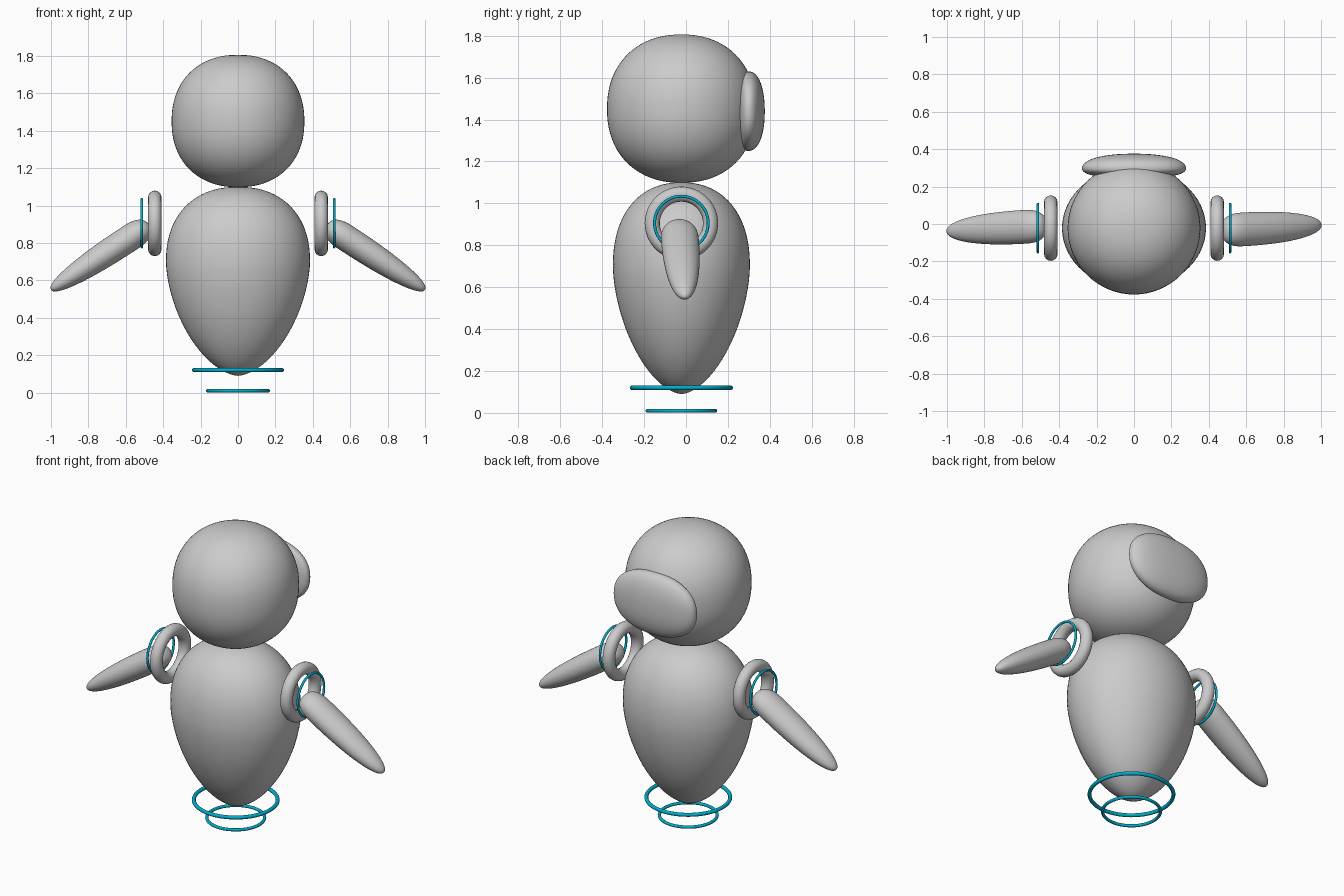
import bpy, bmesh, math
from mathutils import Vector, Matrix

if "Cube" in bpy.data.objects:
    bpy.data.objects.remove(bpy.data.objects["Cube"])

CY = -0.022  # shared centre line of head, body and shoulders

cyan = bpy.data.materials.new("cyan_glow")
cyan.diffuse_color = (0.0, 0.42, 0.6, 1)
cyan.use_nodes = True
cyan.node_tree.nodes["Principled BSDF"].inputs["Base Color"].default_value = cyan.diffuse_color


def spow(v, e):
    return math.copysign(abs(v) ** e, v)


def blob(name, matrix, rx, ry, up, down, n_up=2, n_down=2, n_side=2, seg=64, rings=40):
    """Egg-like solid around local z, with its own roundness above and below the widest ring."""
    bm = bmesh.new()
    rows = []
    for i in range(1, rings):
        a = math.pi * i / rings
        n, h = (n_up, up) if a < math.pi / 2 else (n_down, down)
        r = math.sin(a) ** (2 / n)
        z = h * spow(math.cos(a), 2 / n)
        row = []
        for j in range(seg):
            t = 2 * math.pi * j / seg
            row.append(bm.verts.new((rx * r * spow(math.cos(t), 2 / n_side),
                                     ry * r * spow(math.sin(t), 2 / n_side), z)))
        rows.append(row)
    top, bottom = bm.verts.new((0, 0, up)), bm.verts.new((0, 0, -down))
    for j in range(seg):
        k = (j + 1) % seg
        bm.faces.new((top, rows[0][j], rows[0][k]))
        bm.faces.new((bottom, rows[-1][k], rows[-1][j]))
        for a, b in zip(rows, rows[1:]):
            bm.faces.new((a[j], b[j], b[k], a[k]))
    bmesh.ops.recalc_face_normals(bm, faces=bm.faces)
    for f in bm.faces:
        f.smooth = True
    me = bpy.data.meshes.new(name)
    bm.to_mesh(me)
    bm.free()
    ob = bpy.data.objects.new(name, me)
    bpy.context.collection.objects.link(ob)
    ob.matrix_world = matrix
    return ob


def ring(name, loc, outer, minor, sideways=False, mat=None):
    bpy.ops.mesh.primitive_torus_add(major_radius=outer - minor, minor_radius=minor,
                                     major_segments=64, minor_segments=16, location=loc,
                                     rotation=(0, math.pi / 2 if sideways else 0, 0))
    ob = bpy.context.object
    ob.name = name
    bpy.ops.object.shade_smooth()
    if mat:
        ob.data.materials.append(mat)


# Head and egg-shaped body
blob("head", Matrix.Translation((0, CY, 1.45)), 0.355, 0.355, 0.356, 0.352, 2.2, 2.2)
blob("body", Matrix.Translation((0, CY, 0.70)), 0.385, 0.327, 0.40, 0.61, 2.25, 1.7)

# Oval panel on the back of the head, its local z pointing to +y
blob("head_panel", Matrix.Translation((0, 0.298, 1.44)) @ Matrix.Rotation(-math.pi / 2, 4, 'X'),
     0.278, 0.19, 0.078, 0.055, 2.2, 2.4, 2.25)

# Hover rings under the body
ring("hover_ring_upper", (0, CY, 0.12), 0.246, 0.011, mat=cyan)
ring("hover_ring_lower", (0, CY, 0.010), 0.171, 0.009, mat=cyan)

# Arms: the left one is the right one turned half way round the body
inner, tip = Vector((0.475, -0.035, 0.895)), Vector((1.0, -0.005, 0.55))
axis = (inner - tip).normalized()
side = Vector((0, 1, 0)).cross(axis).normalized()
depth = axis.cross(side)
arm_up = 0.13
centre = inner - axis * arm_up
frame = Matrix((side, depth, axis)).transposed().to_4x4()
frame.translation = centre
turn = Matrix.Translation((0, CY, 0)) @ Matrix.Rotation(math.pi, 4, 'Z') @ Matrix.Translation((0, -CY, 0))

for label, s, m in (("right", 1, frame), ("left", -1, turn @ frame)):
    ring(label + "_shoulder_ring", (s * 0.445, CY, 0.905), 0.175, 0.036, True)
    ring(label + "_glow_ring", (s * 0.514, CY, 0.906), 0.135, 0.007, True, cyan)
    blob(label + "_arm", m, 0.072, 0.09, arm_up, (inner - tip).length - arm_up, 2.6, 2.2)
